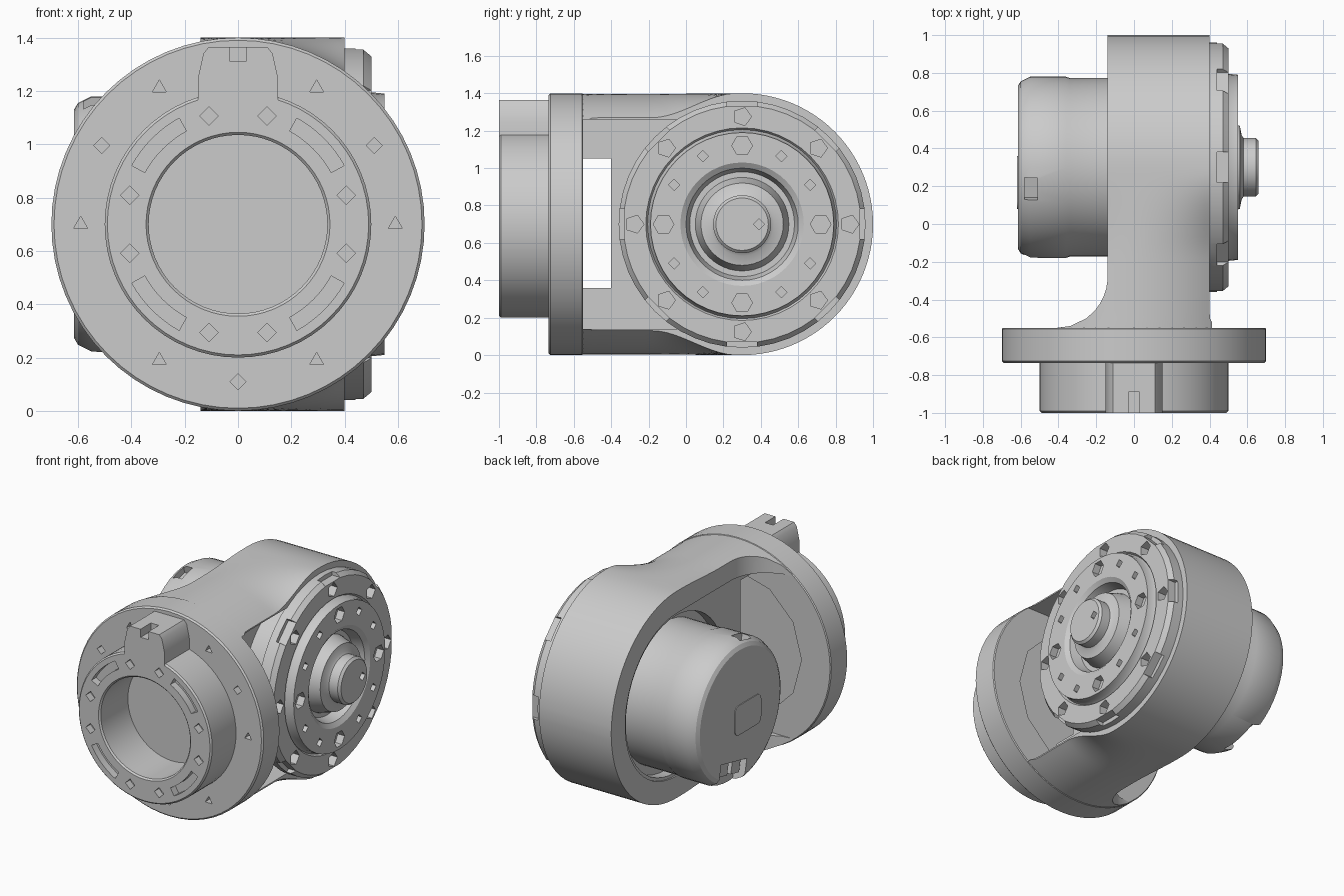
import bpy, bmesh
from math import pi, cos, sin, sqrt, radians
from mathutils import Matrix, Vector

if "Cube" in bpy.data.objects:
    bpy.data.objects.remove(bpy.data.objects["Cube"])

grey = bpy.data.materials.new("machined_grey")
grey.use_nodes = True
grey.diffuse_color = (0.6, 0.6, 0.6, 1)
grey.node_tree.nodes["Principled BSDF"].inputs["Base Color"].default_value = (0.6, 0.6, 0.6, 1)

R, MID, HUB_Y = 0.7, 0.7, 0.3       # outer radius, axis height, joint axis position


def finish(name, bm, angle=30):
    bmesh.ops.remove_doubles(bm, verts=bm.verts, dist=0.0005)
    bmesh.ops.recalc_face_normals(bm, faces=bm.faces)
    mesh = bpy.data.meshes.new(name)
    bm.to_mesh(mesh)
    bm.free()
    ob = bpy.data.objects.new(name, mesh)
    bpy.context.collection.objects.link(ob)
    mesh.materials.append(grey)
    smooth(ob, angle)
    return ob


def smooth(ob, angle=30):
    bpy.ops.object.select_all(action='DESELECT')
    ob.select_set(True)
    bpy.context.view_layer.objects.active = ob
    bpy.ops.object.shade_smooth_by_angle(angle=radians(angle))


def skin(bm, rings):
    """Join rings of points with quads and cap both ends."""
    rows = [[bm.verts.new(p) for p in ring] for ring in rings]
    for a, b in zip(rows, rows[1:]):
        n = len(a)
        for i in range(n):
            j = (i + 1) % n
            bm.faces.new((a[i], a[j], b[j], b[i]))
    bm.faces.new(rows[0])
    bm.faces.new(rows[-1])


def polar(axis, r, ang, a):
    """Point at radius r around the flange axis (y) or the joint axis (x)."""
    c, s = r * cos(ang), r * sin(ang)
    return Vector((a, HUB_Y + c, MID + s)) if axis == 'x' else Vector((c, a, MID + s))


def revolve(bm, axis, profile, seg):
    skin(bm, [[polar(axis, r, 2 * pi * i / seg, a) for i in range(seg)] for r, a in profile])


def turned(name, axis, profile, seg=64):
    """Solid of revolution from (radius, position) pairs."""
    bm = bmesh.new()
    revolve(bm, axis, profile, seg)
    return finish(name, bm)


def box(bm, lo, hi, turn=None):
    lo, hi = Vector(lo), Vector(hi)
    m = Matrix.Translation((lo + hi) / 2) @ Matrix.Diagonal((*(hi - lo), 1))
    bmesh.ops.create_cube(bm, size=1, matrix=(turn or Matrix()) @ m)


def hole(bm, axis, r, deg, a, size, depth, sides=4):
    """Small faceted screw pocket centred on a surface."""
    rot = Matrix.Rotation(pi / 2, 4, 'Y' if axis == 'x' else 'X')
    m = Matrix.Translation(polar(axis, r, radians(deg), a)) @ rot
    bmesh.ops.create_cone(bm, cap_ends=True, segments=sides, radius1=size, radius2=size,
                          depth=depth * 2, matrix=m)


def around_hub(deg):
    c = Matrix.Translation((0, HUB_Y, MID))
    return c @ Matrix.Rotation(radians(deg), 4, 'X') @ c.inverted()


def cut(ob, bm):
    tool = finish("cutter", bm)
    tool.hide_render = True
    mod = ob.modifiers.new("cut", 'BOOLEAN')
    mod.object, mod.operation, mod.solver = tool, 'DIFFERENCE', 'EXACT'
    mod.use_self = True
    bpy.context.view_layer.objects.active = ob
    bpy.ops.object.modifier_apply(modifier=mod.name)
    bpy.data.objects.remove(tool)
    smooth(ob)


def slot_solid(bm, radius, y0, x0, x1):
    """Pocket shape: straight walls from y0 running into a round end."""
    pts = [(y0, -radius)] + [(HUB_Y + radius * cos(t), radius * sin(t))
                             for t in (pi * (i / 32 - 0.5) for i in range(33))] + [(y0, radius)]
    skin(bm, [[(x, y, MID + z) for y, z in pts] for x in (x0, x1)])


# Main housing: round arm whose section blends into the flange
def section(y, cols=20):
    f = min(1, max(0, (-0.28 - y) / 0.27))
    left = -0.14 - 0.27 * (1 - sqrt(1 - f * f))
    f = min(1, max(0, (-0.48 - y) / 0.07))
    right = 0.4 + 0.05 * (1 - sqrt(1 - f * f))
    t = min(1, max(0, (0.27 - y) / 0.45))
    t = t * t * (3 - 2 * t)
    xs = [left + (right - left) * i / cols for i in range(cols + 1)]

    def half(x):
        if y > HUB_Y:
            return sqrt(max(0.0004, R * R - (y - HUB_Y) ** 2))
        return R * (1 - t) + t * sqrt((R - 0.004) ** 2 - x * x)
    return [(x, y, MID + half(x)) for x in xs] + [(x, y, MID - half(x)) for x in reversed(xs)]


bm = bmesh.new()
stations = [-0.56, -0.55] + [-0.54 + 0.04 * i for i in range(21)]
stations += [HUB_Y + R * sin(pi / 2 * i / 24) for i in range(25)]
skin(bm, [section(y) for y in stations])
housing = finish("housing", bm)

# Shallow motor side, motor seat, deep output side and the opening behind the flange
bm = bmesh.new()
slot_solid(bm, 0.55, -0.6, -0.8, -0.13)
cut(housing, bm)
bm = bmesh.new()
revolve(bm, 'x', [(0.53, -0.3), (0.53, -0.06)], 48)
cut(housing, bm)
bm = bmesh.new()
slot_solid(bm, 0.56, -0.6, 0.17, 0.8)
cut(housing, bm)
for x0, x1, half in ((-1, 0.1, 0.5), (0, 1, 0.345)):
    bm = bmesh.new()
    box(bm, (x0, -0.6, 0.705 - half), (x1, -0.4, 0.705 + half))
    cut(housing, bm)

# Flange with its hollow front boss
flange = turned("flange", 'y', [(0.694, -0.55), (0.7, -0.556), (0.7, -0.725), (0.69, -0.735), (0.5, -0.735),
                                (0.5, -0.99), (0.49, -1), (0.345, -1), (0.335, -0.99), (0.335, -0.7)])
bm = bmesh.new()
for deg in (0, 30, 60, 120, 150, 180, 240, 270, 300):
    hole(bm, 'y', 0.59, deg, -0.735, 0.03, 0.05, 3 + deg // 30 % 2)
for quarter in range(0, 360, 90):
    for d in (-15, 15):
        hole(bm, 'y', 0.42, quarter + d, -1, 0.035, 0.05)
    arc = [radians(quarter + 29 + 4 * i) for i in range(9)]
    skin(bm, [[polar('y', r, t, a) for r, t in
               [(0.4, t) for t in arc] + [(0.455, t) for t in reversed(arc)]]
              for a in (-1.1, -0.95)])
hole(bm, 'y', 0, 0, -0.55, 0.48, 0.04, 12)
cut(flange, bm)

# Locating key on top of the boss
bm = bmesh.new()
outline = [(-0.15, 1.15), (0.15, 1.15), (0.15, 1.25), (0.13, 1.34), (0.11, 1.365),
           (-0.11, 1.365), (-0.13, 1.34), (-0.15, 1.25)]
skin(bm, [[(x, y, z) for x, z in outline] for y in (-1, -0.72)])
key = finish("locating_key", bm)
bm = bmesh.new()
box(bm, (-0.03, -1.1, 1.31), (0.03, -0.89, 1.5))
cut(key, bm)

# Hub core inside the arm
turned("hub_core", 'x', [(0.48, 0.1), (0.48, 0.43)])

# Output face: stepped rings, central well and shaft
output = turned("output_ring", 'x', [(0.66, 0.39), (0.66, 0.47), (0.635, 0.5), (0.515, 0.5), (0.505, 0.485),
                                     (0.495, 0.5), (0.49, 0.55), (0.33, 0.55), (0.3, 0.53), (0.28, 0.46),
                                     (0.25, 0.46), (0.22, 0.56), (0.17, 0.57), (0.155, 0.58),
                                     (0.155, 0.645), (0.14, 0.66)], 48)
bm = bmesh.new()
for i in range(8):
    box(bm, (0.44, HUB_Y + 0.63, MID - 0.08), (0.6, HUB_Y + 0.75, MID + 0.08), around_hub(45 * i))
    hole(bm, 'x', 0.575, 45 * i, 0.5, 0.05, 0.06, 5)
for i in range(12):
    big = i % 3 == 0
    hole(bm, 'x', 0.42, 30 * i, 0.55, 0.055 if big else 0.03, 0.05, 6 if big else 4)
hole(bm, 'x', 0.09, 0, 0.66, 0.03, 0.03)
cut(output, bm)

# Motor housing with connector pockets near the end
motor = turned("motor_cap", 'x', [(0.43, -0.615), (0.455, -0.6), (0.48, -0.55), (0.48, -0.36),
                                  (0.473, -0.34), (0.473, -0.05)], 48)
bm = bmesh.new()
for deg in (104, 180):
    box(bm, (-0.58, HUB_Y + 0.42, MID - 0.06), (-0.51, HUB_Y + 0.6, MID + 0.06), around_hub(deg))
box(bm, (-0.7, HUB_Y + 0.31, MID - 0.14), (-0.53, HUB_Y + 0.6, MID + 0.14), around_hub(282))
cut(motor, bm)

# Pair of sockets in the lower pocket
bm = bmesh.new()
for side in (-0.065, 0.065):
    box(bm, (-0.59, HUB_Y + 0.3, MID + side - 0.045), (-0.52, HUB_Y + 0.4, MID + side + 0.045), around_hub(282))
finish("motor_sockets", bm)

# Label plate on the motor end
bm = bmesh.new()
box(bm, (-0.62, 0.08, 0.56), (-0.612, 0.36, 0.76))
bmesh.ops.bevel(bm, geom=[e for e in bm.edges if abs(e.verts[0].co.x - e.verts[1].co.x) > 0.005],
                offset=0.04, segments=4, affect='EDGES', profile=0.5)
finish("end_plate", bm)
